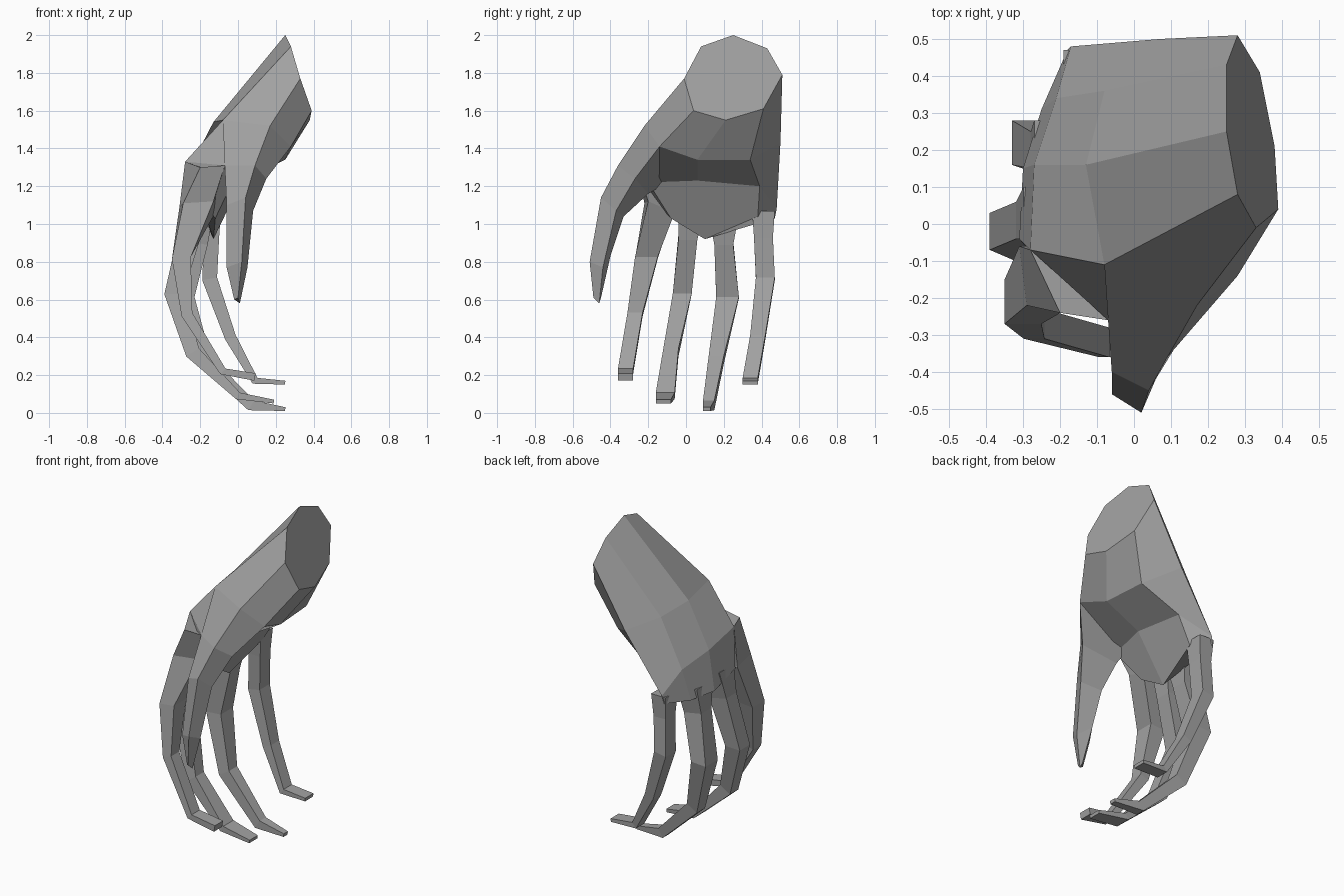
import bpy
import bmesh
from mathutils import Vector

CM = 0.01  # coordinates below are in hundredths of a unit

default_cube = bpy.data.objects.get("Cube")
if default_cube:
    bpy.data.objects.remove(default_cube, do_unlink=True)

# Single plain grey material
grey = bpy.data.materials.new("plain_grey")
grey.use_nodes = True
grey_value = (0.36, 0.36, 0.36, 1)
grey.diffuse_color = grey_value
grey.node_tree.nodes["Principled BSDF"].inputs["Base Color"].default_value = grey_value


def loft(name, rings):
    """Join matching rings of points into one closed, flat shaded skin."""
    bm = bmesh.new()
    loops = [[bm.verts.new(Vector(point) * CM) for point in ring] for ring in rings]
    for lower, upper in zip(loops, loops[1:]):
        count = len(lower)
        for i in range(count):
            j = (i + 1) % count
            bm.faces.new((lower[i], lower[j], upper[j], upper[i]))
    bm.faces.new(loops[0])
    bm.faces.new(loops[-1])
    bmesh.ops.recalc_face_normals(bm, faces=bm.faces)
    mesh = bpy.data.meshes.new(name)
    bm.to_mesh(mesh)
    bm.free()
    mesh.materials.append(grey)
    obj = bpy.data.objects.new(name, mesh)
    bpy.context.collection.objects.link(obj)
    return obj


def finger_rings(stations):
    """Four-sided sections (x, y, z, half width, half depth) set square to the path."""
    centres = [Vector(station[:3]) for station in stations]
    side = Vector((0, 1, 0))
    rings = []
    for i, (centre, station) in enumerate(zip(centres, stations)):
        ahead = centres[min(i + 1, len(centres) - 1)]
        behind = centres[max(i - 1, 0)]
        normal = (ahead - behind).cross(side).normalized()
        across = side * station[3]
        through = normal * station[4]
        rings.append([centre + across + through, centre - across + through,
                      centre - across - through, centre + across - through])
    return rings


# Palm: wrist cut, mid hand, knuckles, finger webs
wrist = [(28, 8, 194), (25, 25, 200), (25, 43, 193), (28, 51, 179),
         (34, 41, 161), (38, 21, 155), (39, 4, 160), (33, -1, 177)]
mid_hand = [(-8, -11, 155), (-13, 16, 154), (-8, 36, 150), (7, 50, 143),
            (23, 34, 134), (25, 6, 134), (28, -14, 141), (17, -22, 152)]
knuckles = [(-28, -7, 133), (-27, 16, 127), (-21, 34, 120), (-17, 48, 108),
            (0, 39, 120), (2, 6, 123), (-3, -20, 122), (-7, -26, 131)]
webs = [(-31, -4, 109), (-30, 15, 102), (-25, 31, 101), (-18, 47, 103),
        (-9, 38, 104), (-13, 10, 92), (-12, -8, 103), (-20, -18, 113)]
loft("palm", [wrist, mid_hand, knuckles, webs])

# Thumb: grows from the front edge of the palm and hangs down
loft("thumb", [
    [(17, -22, 152), (-8, -11, 155), (-5, -10, 122), (28, -14, 141)],
    [(9, -36, 131), (-7, -26, 131), (-4, -20, 116), (15, -27, 124)],
    [(4, -45, 114), (-6, -40, 110), (-4, -33, 104), (8, -37, 107)],
    [(2, -51, 80), (-6, -46, 77), (-3, -40, 83), (5, -44, 77)],
    [(0, -49, 61), (-2, -47, 60), (0, -45, 61), (1, -46, 58)],
])

# Index finger: broad root wrapped around the first knuckle
index_root = [(-8, -10, 126), (-7, -26, 131), (-20, -24, 130), (-28, -7, 133)]
index_base = [(-12, -6, 106), (-13, -20, 112), (-29, -22, 111), (-31, -6, 109)]
index_path = [(-30, -21, 82, 6, 5), (-27, -27, 52, 4, 3),
              (-8, -32, 22, 4, 2), (9, -32, 19, 4, 2)]
loft("index_finger", [index_root, index_base] + finger_rings(index_path))

# Remaining fingers: tapered, curling forward at the tips
fingers = {
    "middle_finger": [(-23, 3, 110, 7, 7), (-26, 1, 93, 5, 6), (-34, -2, 63, 5, 5),
                      (-24, -8, 32, 4, 4), (0, -11, 9, 5, 2), (19, -12, 6, 4, 1)],
    "ring_finger": [(-20, 20, 106, 8, 7), (-22, 20, 90, 5, 6), (-28, 22, 61, 6, 5),
                    (-18, 16, 28, 4, 4), (7, 12, 4, 3, 3), (25, 11, 2, 2, 1)],
    "little_finger": [(-14, 41, 107, 6, 5), (-14, 41, 93, 5, 4), (-15, 42, 71, 5, 4),
                      (-4, 38, 40, 4, 3), (9, 34, 17, 4, 2), (25, 34, 16, 4, 1)],
}
for name, stations in fingers.items():
    loft(name, finger_rings(stations))
